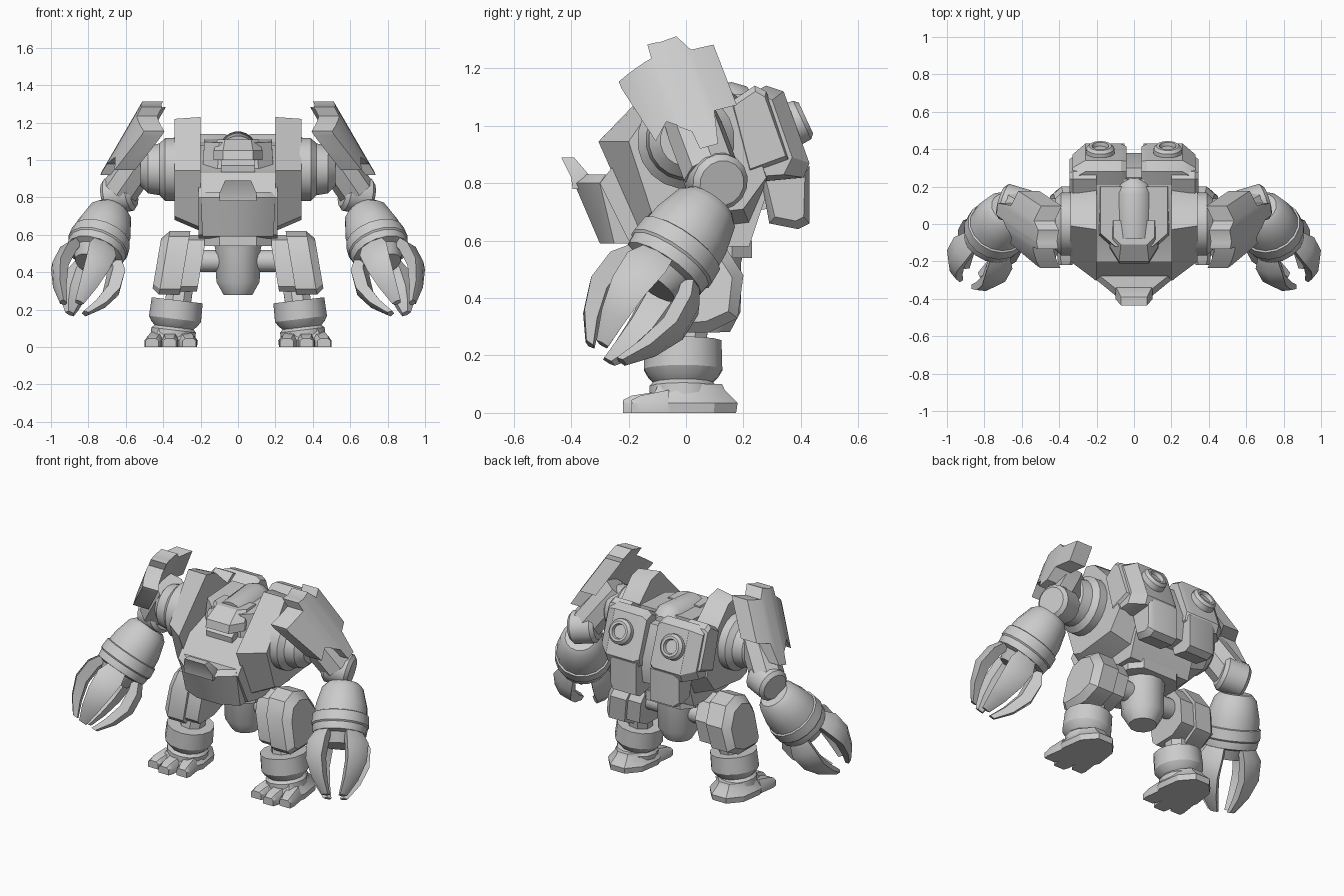
import bpy
import bmesh
import math
from mathutils import Vector

cube = bpy.data.objects.get("Cube")
if cube:
    bpy.data.objects.remove(cube, do_unlink=True)

grey = bpy.data.materials.new("plain_grey")
grey.use_nodes = True
grey.diffuse_color = (0.6, 0.6, 0.6, 1)
grey.node_tree.nodes["Principled BSDF"].inputs["Base Color"].default_value = (0.6, 0.6, 0.6, 1)


def solid(name, stacks, mirror=True):
    """Closed solids from stacks of equal-sized rings, optionally mirrored left to right."""
    bm = bmesh.new()
    for rings in stacks:
        loops = [[bm.verts.new(p) for p in ring] for ring in rings]
        for low, high in zip(loops, loops[1:]):
            for i in range(len(low)):
                j = (i + 1) % len(low)
                bm.faces.new((low[i], low[j], high[j], high[i]))
        bm.faces.new(loops[0][::-1])
        bm.faces.new(loops[-1])
    bmesh.ops.recalc_face_normals(bm, faces=bm.faces)
    mesh = bpy.data.meshes.new(name)
    bm.to_mesh(mesh)
    bm.free()
    mesh.materials.append(grey)
    obj = bpy.data.objects.new(name, mesh)
    bpy.context.collection.objects.link(obj)
    if mirror:
        obj.modifiers.new("mirror", "MIRROR")
    bpy.ops.object.select_all(action="DESELECT")
    obj.select_set(True)
    bpy.context.view_layer.objects.active = obj
    bpy.ops.object.shade_smooth_by_angle(angle=math.radians(32))


def shrink(profile, amount):
    """Pull a profile towards its middle by roughly the given distance."""
    pts = [Vector(p) for p in profile]
    mid = sum(pts, Vector((0, 0))) / len(pts)
    return [p - (p - mid).normalized() * amount for p in pts]


def side_slab(name, profile, x0, x1, chamfer=0.0, shear=0.0, mirror=True):
    """Extrude a side profile (y, z) along x, with chamfered outer rim."""
    def ring(x, prof):
        return [(x + shear * p[1], p[0], p[1]) for p in prof]
    rings = [ring(x0, profile), ring(x1 - chamfer, profile)]
    if chamfer:
        rings.append(ring(x1, shrink(profile, chamfer)))
    solid(name, [rings], mirror)


def frame(axis):
    axis = Vector(axis).normalized()
    side = axis.cross(Vector((0, 0, 1)))
    side = side.normalized() if side.length > 0.1 else Vector((1, 0, 0))
    return axis, side, axis.cross(side).normalized()


def tube(name, start, axis, stations, sides=16, mirror=True):
    """Turned part: stations are (distance along axis, radius)."""
    axis, u, v = frame(axis)
    start = Vector(start)
    angles = [math.tau * (i + 0.5) / sides for i in range(sides)]
    rings = [[start + axis * t + (u * math.cos(a) + v * math.sin(a)) * r for a in angles]
             for t, r in stations]
    solid(name, [rings], mirror)


def plan_ring(half, z, lift=0.0):
    """Symmetric plan outline from right-half points (x, y) at height z."""
    pts = half + [(-x, y) for x, y in reversed(half)]
    return [(x, y, z + lift * y) for x, y in pts]


# Torso core and tall side plates
core = [(-0.2, 0.6), (-0.3, 0.8), (-0.2, 0.93), (-0.05, 0.98), (0.1, 1.08),
        (0.24, 1.1), (0.3, 0.82), (0.22, 0.58), (-0.1, 0.58)]
side_slab("torso_core", core, -0.21, 0.21, mirror=False)
plate = [(-0.305, 0.945), (-0.03, 1.23), (0.06, 1.21), (0.2, 1.08), (0.29, 0.82),
         (0.22, 0.66), (-0.1, 0.62), (-0.17, 0.64)]
plate_outer = [(-0.2, 0.945), (-0.01, 1.22), (0.06, 1.2), (0.2, 1.05), (0.28, 0.82),
               (0.2, 0.71), (-0.06, 0.68), (-0.12, 0.7)]
solid("torso_side_plate", [[[(0.2, y, z) for y, z in plate],
                            [(0.34, y, z) for y, z in plate_outer]]])

# Chest prow with its raised central lip
solid("chest_prow", [[
    plan_ring([(0.08, -0.3), (0.19, -0.25), (0.19, -0.1)], 0.59),
    plan_ring([(0.09, -0.39), (0.2, -0.3), (0.2, -0.12)], 0.8),
    plan_ring([(0.08, -0.36), (0.18, -0.28), (0.18, -0.12)], 0.83)]], False)
solid("chest_lip", [[
    plan_ring([(0.1, -0.395), (0.1, -0.32)], 0.78),
    plan_ring([(0.1, -0.4), (0.1, -0.33)], 0.82),
    plan_ring([(0.07, -0.435), (0.07, -0.39)], 0.89)]], False)

# Head: collar, face block, brow and long rounded canopy
solid("neck_collar", [[
    plan_ring([(0.11, -0.13), (0.19, -0.06), (0.19, 0.2)], 0.95),
    plan_ring([(0.1, -0.12), (0.18, -0.05), (0.18, 0.2)], 1.1, 0.06)]], False)
side_slab("face", [(-0.18, 0.9), (-0.19, 0.97), (-0.1, 1.04), (0, 1.02), (0, 0.9)],
          -0.09, 0.09, mirror=False)
solid("brow", [[
    plan_ring([(0.08, -0.21), (0.13, -0.13), (0.13, 0.02)], 1.0),
    plan_ring([(0.08, -0.2), (0.13, -0.12), (0.13, 0.02)], 1.05),
    plan_ring([(0.07, -0.11), (0.11, -0.07), (0.11, 0.02)], 1.11)]], False)
tube("canopy", (0, -0.07, 1.03), (0, 1, 0.1), [(0, 0.1), (0.24, 0.1), (0.29, 0.08), (0.32, 0.04)],
     20, False)

# Back packs, hanging lower boxes and exhausts
upper = [(0.15, 1.06), (0.28, 1.14), (0.34, 1.12), (0.43, 0.87), (0.41, 0.82), (0.2, 0.8)]
upper_outer = [(0.15, 1.04), (0.24, 1.12), (0.3, 1.09), (0.37, 0.89), (0.34, 0.83), (0.2, 0.82)]
solid("back_pack", [[[(x, y, z) for y, z in prof] for x, prof in
                     ((0.04, shrink(upper, 0.02)), (0.07, upper), (0.26, upper),
                      (0.33, upper_outer))]])
side_slab("back_pack_band", [(0.15, 1.08), (0.24, 1.14), (0.28, 1.12), (0.36, 0.88), (0.22, 0.83)],
          0.2, 0.345, 0.02)
side_slab("back_pack_link", [(0.2, 1.07), (0.3, 1.07), (0.38, 0.87), (0.36, 0.72), (0.2, 0.7)],
          -0.06, 0.06, mirror=False)
side_slab("lower_back_box", [(0.25, 0.88), (0.43, 0.86), (0.43, 0.66), (0.39, 0.64), (0.29, 0.66)],
          0.05, 0.24, 0.03)
tube("exhaust", (0.18, 0.35, 0.995), (0, 0.9, 0.42),
     [(0, 0.08), (0.06, 0.075), (0.075, 0.06), (0.075, 0.045), (0.055, 0.04)], 20)

# Waist and pelvis
solid("waist_band", [[plan_ring([(0.1, -0.15), (0.18, -0.08), (0.18, 0.16), (0.12, 0.23)], z)
                      for z in (0.54, 0.6)]], False)
tube("pelvis", (0, 0.07, 0.58), (0, 0.02, -1), [(0, 0.14), (0.06, 0.125), (0.23, 0.12), (0.3, 0.08)],
     12, False)
tube("hip_axle", (0, 0.07, 0.46), (1, 0, 0), [(0, 0.06), (0.24, 0.06)])

# Legs with arched thigh armour
thigh = [(-0.11, 0.31), (-0.11, 0.5), (-0.06, 0.59), (0.03, 0.62), (0.13, 0.59),
         (0.2, 0.48), (0.18, 0.33), (0.08, 0.28), (-0.08, 0.28)]
side_slab("thigh", shrink(thigh, 0.02), 0.27, 0.49, 0.03, -0.17)
side_slab("thigh_armour", thigh, 0.36, 0.51, 0.04, -0.17)
tube("knee", (0.3, 0.02, 0.38), (0.15, -0.15, -1), [(0, 0.075), (0.16, 0.075)], 8)
tube("shin", (0.325, -0.01, 0.25), (0.12, 0, -1),
     [(0, 0.11), (0, 0.137), (0.1, 0.14), (0.125, 0.125), (0.145, 0.105), (0.16, 0.12), (0.2, 0.12)], 14)

# Feet with three toes and a heel spur
sole = [(-0.1, -0.14), (0.1, -0.14), (0.14, -0.04), (0.12, 0.1), (0.05, 0.18), (-0.05, 0.18),
        (-0.12, 0.1), (-0.14, -0.04)]
solid("foot", [[[(0.355 + x * s, y * s, z) for x, y in sole]
                for z, s in ((0, 0.97), (0.035, 1), (0.08, 0.75), (0.1, 0.7))]])
toes = []
for x, tip in ((-0.09, -0.19), (0.01, -0.22), (0.1, -0.19)):
    toes.append([[(0.355 + x * g + w * h, y, z) for w, z in
                  ((-1, 0), (1, 0), (1, 0.035), (0.6, top), (-0.6, top), (-1, 0.035))]
                 for y, h, top, g in ((-0.06, 0.05, 0.08, 0.8), (tip + 0.03, 0.045, 0.06, 1),
                                      (tip, 0.035, 0.045, 1.05))])
solid("toes", toes)

# Shoulder joint, upper arm and elbow
tube("shoulder_joint", (0.32, 0, 0.95), (1, 0, 0),
     [(0, 0.17), (0.07, 0.17), (0.1, 0.14), (0.16, 0.13), (0.2, 0.09)], 20)
tube("upper_arm", (0.47, 0, 1.07), (0.55, 0.3, -0.8), [(0, 0.09), (0.12, 0.1), (0.3, 0.1)], 8)
tube("elbow", (0.56, 0.08, 0.83), (1, 0.3, -0.2), [(0, 0.08), (0.02, 0.1), (0.14, 0.1), (0.16, 0.08)])

# Notched, curved shoulder shield: (across, bottom, top) stations, leaning inwards
shield = [(-0.175, 0.09, 0.115), (-0.13, -0.126, 0.13), (-0.07, -0.075, 0.145), (-0.04, -0.1, 0.15),
          (-0.035, -0.11, 0.2), (0, -0.14, 0.195), (0.005, -0.206, 0.192), (0.07, -0.213, 0.19),
          (0.1, -0.1, 0.128), (0.18, -0.11, 0.116)]


def shield_point(across, along, depth):
    rise = 0.36 * across + 0.93 * along
    x = 0.625 - depth - 0.58 * rise + 0.2 * across - 2 * across ** 2
    return (x, 0.93 * across - 0.36 * along - 0.03, rise + 1.11)


solid("shoulder_shield", [[[shield_point(s, bottom, 0), shield_point(s, top, 0),
                            shield_point(s, top, 0.11), shield_point(s, bottom, 0.11)]
                           for s, bottom, top in shield]])

# Forearm with a raised cuff
arm_start = Vector((0.685, 0.07, 0.71))
arm_axis, arm_u, arm_v = frame((0.2, -0.37, -0.53))
tube("forearm", arm_start, arm_axis,
     [(-0.03, 0.09), (0, 0.12), (0.1, 0.148), (0.23, 0.16), (0.27, 0.155), (0.28, 0.12), (0.34, 0.09)], 16)
tube("forearm_cuff", arm_start, arm_axis, [(0.15, 0.14), (0.16, 0.163), (0.22, 0.167), (0.24, 0.15)], 16)

# Four curved, ridged claws
claws = []
for k in range(4):
    a = math.pi / 4 + k * math.pi / 2
    out = arm_u * math.cos(a) + arm_v * math.sin(a)
    across = arm_axis.cross(out)
    claws.append([[arm_start + arm_axis * t + out * r + across * w for r, w in
                   ((inner, -wide * 0.6), (outer * 0.9, -wide), (outer, 0),
                    (outer * 0.9, wide), (inner, wide * 0.6))]
                  for t, inner, outer, wide in
                  ((0.25, 0.08, 0.14, 0.055), (0.33, 0.11, 0.19, 0.08), (0.44, 0.12, 0.2, 0.07),
                   (0.55, 0.09, 0.155, 0.05), (0.64, 0.05, 0.085, 0.025))])
solid("claws", claws)
